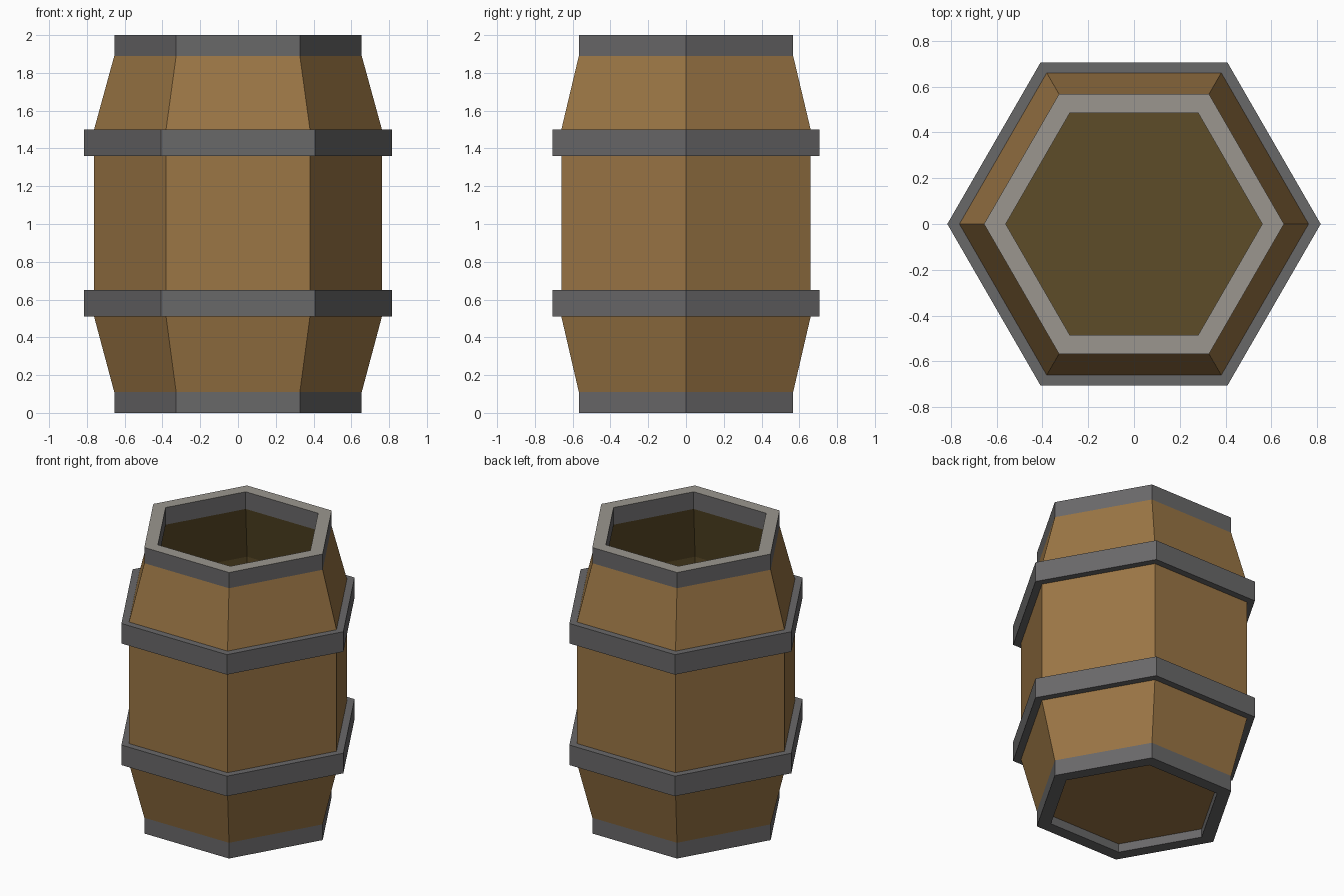
import bpy, bmesh, math

if "Cube" in bpy.data.objects:
    bpy.data.objects.remove(bpy.data.objects["Cube"])


def material(name, rgb):
    # sRGB 0-255 to linear
    lin = [((c / 255 + 0.055) / 1.055) ** 2.4 for c in rgb]
    m = bpy.data.materials.new(name)
    m.diffuse_color = (*lin, 1)
    m.use_nodes = True
    m.node_tree.nodes["Principled BSDF"].inputs["Base Color"].default_value = m.diffuse_color
    return m


WOOD = material("brown_wood", (155, 118, 69))
IRON = material("dark_iron", (105, 104, 105))
RIM = material("pale_rim", (155, 150, 143))
INSIDE = material("dark_inner_wood", (93, 76, 40))
SIDES = 6


def lathe(name, profile, mats):
    """Turn (radius, z) points into a six-sided part, one material per step.
    Profiles run up the outside and down the inside, so faces point out."""
    me = bpy.data.meshes.new(name)
    bm = bmesh.new()
    slots = list(dict.fromkeys(mats))
    rings = []
    for r, z in profile:
        angles = [2 * math.pi * i / SIDES for i in range(SIDES)]
        rings.append([bm.verts.new((r * math.cos(a), r * math.sin(a), z)) for a in angles])
    for a, b, m in zip(rings, rings[1:], mats):
        for i in range(SIDES):
            j = (i + 1) % SIDES
            f = bm.faces.new((a[i], a[j], b[j], b[i]))
            f.material_index = slots.index(m)
    # collapse points on the axis
    bmesh.ops.remove_doubles(bm, verts=bm.verts, dist=1e-5)
    bm.to_mesh(me)
    bm.free()
    for m in slots:
        me.materials.append(m)
    ob = bpy.data.objects.new(name, me)
    bpy.context.collection.objects.link(ob)
    return ob


R_END, R_MID, R_HOOP, R_IN = 0.655, 0.762, 0.815, 0.56

# Outer staves
lathe("staves", [(R_END, 0.11), (R_MID, 0.51), (R_MID, 1.5), (R_END, 1.89)], [WOOD] * 3)

# Hollow inside with its floor
lathe("inner_lining",
      [(R_IN, 1.88), (0.66, 1.5), (0.66, 0.51), (R_IN, 0.11), (0, 0.11)], [INSIDE] * 4)

# Recessed underside
lathe("bottom_board", [(0, 0.06), (R_IN, 0.06)], [WOOD])

# End bands
lathe("bottom_band", [(R_IN, 0.06), (R_IN, 0), (R_END, 0), (R_END, 0.11)], [IRON] * 3)
lathe("top_band", [(R_END, 1.89), (R_END, 2), (R_IN, 2), (R_IN, 1.88)], [IRON, RIM, IRON])

# Two raised hoops
for name, z in (("lower_hoop", 0.51), ("upper_hoop", 1.36)):
    lathe(name, [(R_MID, z), (R_HOOP, z), (R_HOOP, z + 0.14), (R_MID, z + 0.14)], [IRON] * 3)
